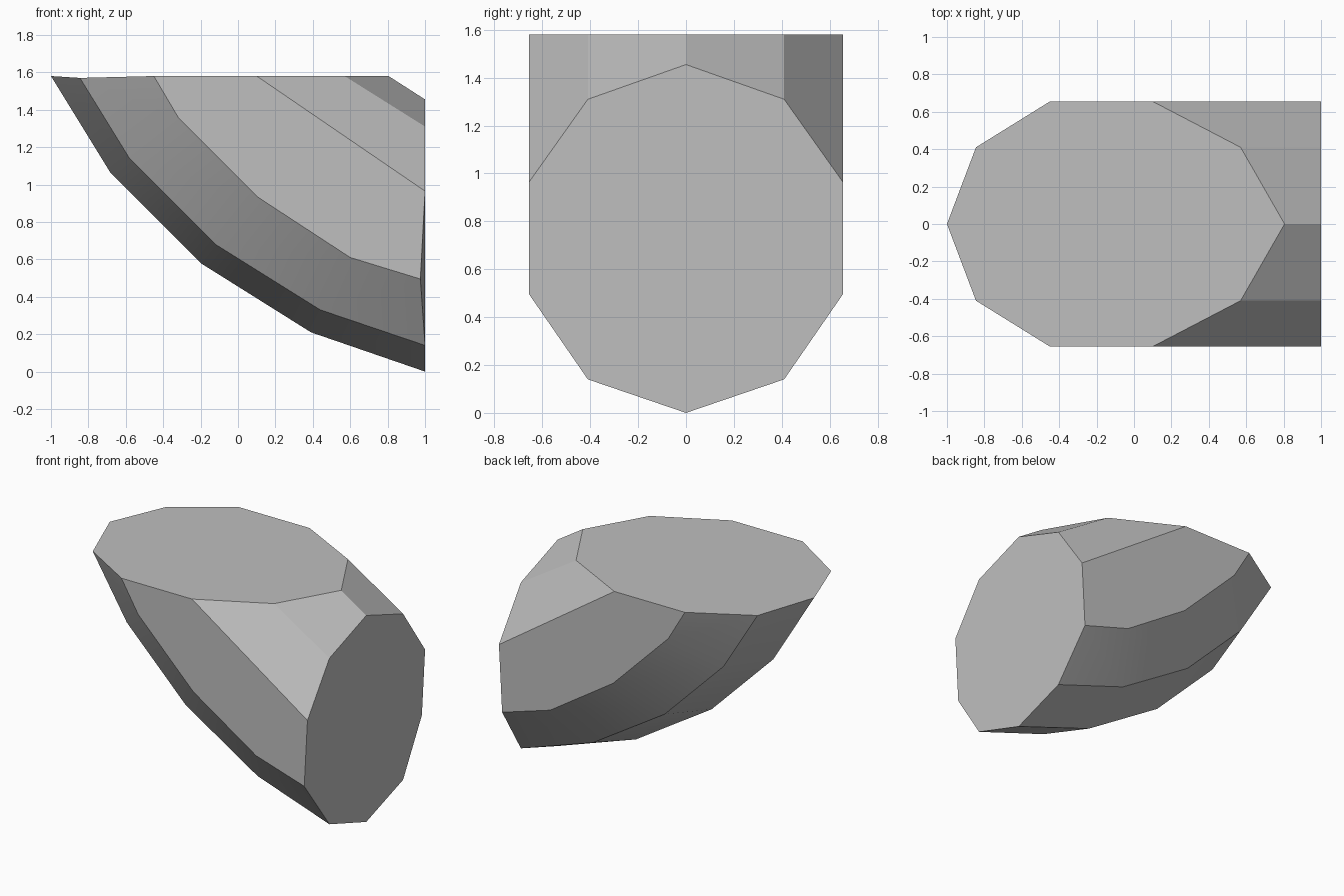
import bpy
import bmesh
import math

default_cube = bpy.data.objects.get("Cube")
if default_cube:
    bpy.data.objects.remove(default_cube, do_unlink=True)

# One plain colour
grey = bpy.data.materials.new("plain grey")
grey.use_nodes = True
colour = (0.52, 0.52, 0.52, 1.0)
grey.diffuse_color = colour
shader = next(n for n in grey.node_tree.nodes if n.type == "BSDF_PRINCIPLED")
shader.inputs["Base Color"].default_value = colour
shader.inputs["Roughness"].default_value = 0.8

# Lengthwise rails in (x, z), from the top opening to the side opening
QUARTER, SIDE = 0.41, 0.655
keel = [(-1, 1.58), (-0.68, 1.06), (-0.2, 0.58), (0.39, 0.21), (1, 0)]
bilge = [(-0.845, 1.57), (-0.58, 1.14), (-0.12, 0.68), (0.44, 0.33), (1, 0.14)]
flank = [(-0.45, 1.58), (-0.32, 1.36), (0.11, 0.93), (0.6, 0.61), (0.975, 0.495)]
shoulder = [(0.1, 1.58), (1, 0.965)]
crest = [(0.57, 1.58), (1, 1.31)]
ridge = [(0.805, 1.58), (1, 1.455)]

bm = bmesh.new()


def rail(points, y):
    return [bm.verts.new((x, y, z)) for x, z in points]


def strip(a, b):
    for i in range(len(a) - 1):
        bm.faces.new((a[i], a[i + 1], b[i + 1], b[i]))


keel_rail = rail(keel, 0)
ridge_rail = rail(ridge, 0)
halves = []
for s in (1, -1):
    low = rail(bilge, s * QUARTER)
    mid = rail(flank, s * SIDE)
    upper = rail(shoulder, s * SIDE)
    inner = rail(crest, s * QUARTER)
    # Curved underside, flat flank, then the inner bend
    strip(keel_rail, low)
    strip(low, mid)
    bm.faces.new(mid + upper[::-1])
    strip(upper, inner)
    strip(inner, ridge_rail)
    halves.append((low, mid, upper, inner))

# Flat caps over both openings
for end in (0, -1):
    loop = [keel_rail[end]] + [r[end] for r in halves[0]]
    loop += [ridge_rail[end]] + [r[end] for r in reversed(halves[1])]
    bm.faces.new(loop)

bmesh.ops.recalc_face_normals(bm, faces=bm.faces)
mesh = bpy.data.meshes.new("elbow_body")
bm.to_mesh(mesh)
bm.free()
mesh.materials.append(grey)

body = bpy.data.objects.new("elbow_body", mesh)
bpy.context.collection.objects.link(body)
bpy.ops.object.select_all(action="DESELECT")
body.select_set(True)
bpy.context.view_layer.objects.active = body
bpy.ops.object.shade_smooth_by_angle(angle=math.radians(30))
